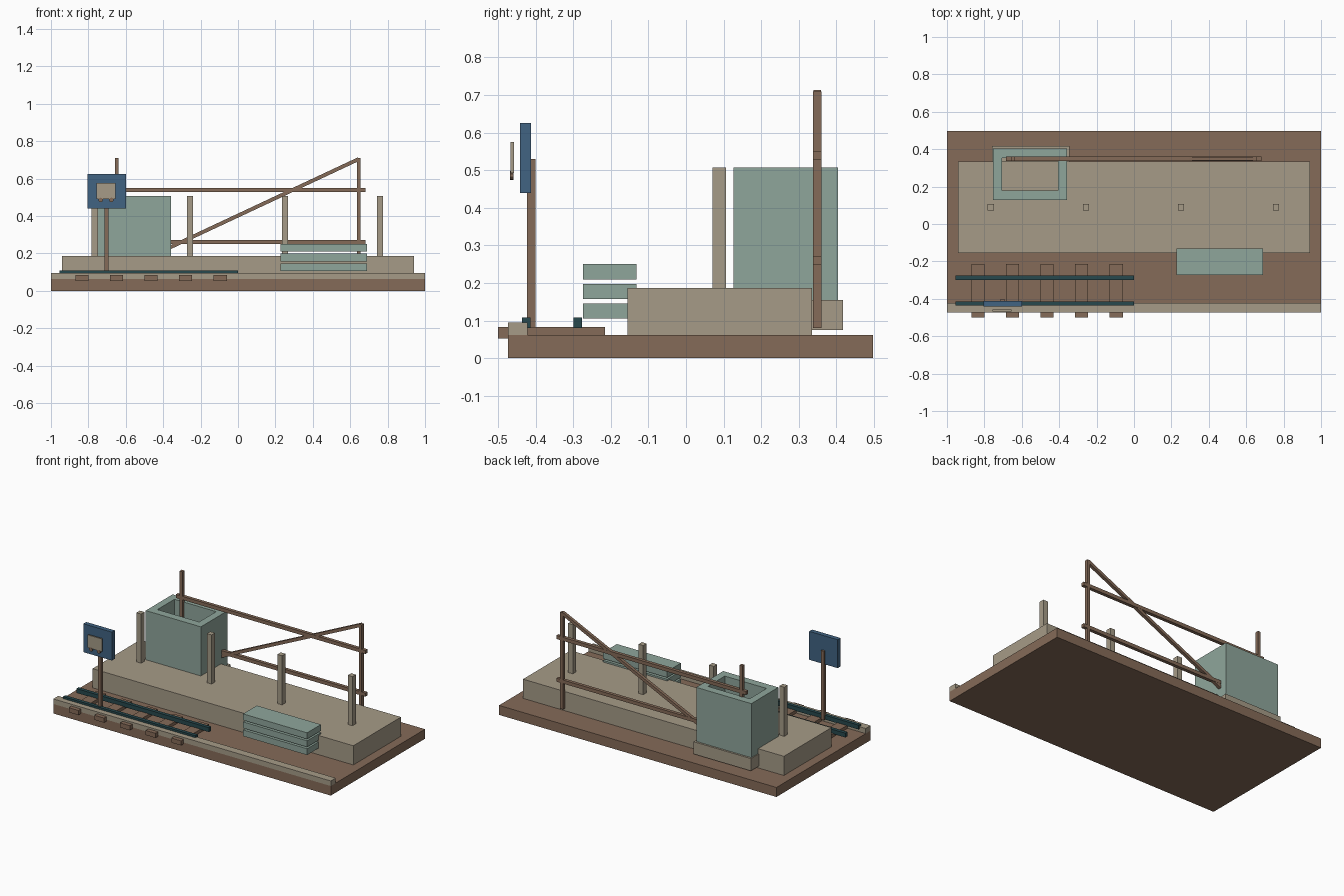
import bpy, bmesh, math
from mathutils import Matrix, Vector

cube = bpy.data.objects.get("Cube")
if cube:
    bpy.data.objects.remove(cube, do_unlink=True)


def material(name, rgb):
    m = bpy.data.materials.new(name)
    m.use_nodes = True
    m.diffuse_color = (*rgb, 1)
    m.node_tree.nodes["Principled BSDF"].inputs["Base Color"].default_value = (*rgb, 1)
    return m


BROWN = material("brown timber", (0.235, 0.147, 0.098))
STONE = material("pale stone", (0.38, 0.33, 0.245))
TEAL = material("grey green", (0.275, 0.38, 0.33))
STEEL = material("dark rail", (0.02, 0.065, 0.075))
BLUE = material("sign blue", (0.053, 0.126, 0.223))


def finish(name, bm, mat):
    mesh = bpy.data.meshes.new(name)
    bm.to_mesh(mesh)
    bm.free()
    mesh.materials.append(mat)
    ob = bpy.data.objects.new(name, mesh)
    bpy.context.collection.objects.link(ob)
    return ob


def box(name, mat, x, y, z):
    """Block spanning the given (low, high) ranges."""
    bm = bmesh.new()
    spans = (x, y, z)
    centre = Vector([(a + b) / 2 for a, b in spans])
    size = [b - a for a, b in spans]
    bmesh.ops.create_cube(bm, size=1, matrix=Matrix.Translation(centre) @ Matrix.Diagonal((*size, 1)))
    return finish(name, bm, mat)


def around(c, width):
    return (c - width / 2, c + width / 2)


# Ground, platform and front kerb
box("ground_base", BROWN, (-1, 1), (-0.473, 0.497), (0, 0.062))
box("platform", STONE, (-0.94, 0.94), (-0.155, 0.335), (0.062, 0.187))
box("front_kerb", STONE, (-1, 1), (-0.473, -0.422), (0.062, 0.095))

# Track
for i in range(5):
    box(f"sleeper_{i + 1}", BROWN, around(-0.835 + 0.185 * i, 0.07), (-0.5, -0.215), (0.053, 0.083))
for name, y in (("front_rail", -0.425), ("back_rail", -0.288)):
    box(name, STEEL, (-0.955, 0), around(y, 0.023), (0.08, 0.108))

# Platform posts
for i in range(4):
    box(f"platform_post_{i + 1}", STONE, around(-0.765 + 0.508 * i, 0.034), (0.071, 0.106), (0.18, 0.507))

# Stacked slabs
for i in range(3):
    z = 0.105 + 0.052 * i
    box(f"stacked_slab_{i + 1}", TEAL, (0.228, 0.69), (-0.274, -0.132), (z, z + 0.041))

# Open shaft on its plinth: side walls, then front and back walls between them
box("shaft_plinth", STONE, (-0.76, -0.345), (0.12, 0.417), (0.075, 0.155))
SHAFT_Z = (0.15, 0.507)
for side, x in (("right", -0.73), ("left", -0.381)):
    box(f"shaft_{side}_wall", TEAL, around(x, 0.048), (0.127, 0.404), SHAFT_Z)
for side, y in (("front", 0.153), ("back", 0.379)):
    box(f"shaft_{side}_wall", TEAL, (-0.706, -0.405), around(y, 0.051), SHAFT_Z)

# Timber frame at the back
FRAME_Y = 0.349
for side, x in (("right", -0.648), ("left", 0.645)):
    box(f"frame_{side}_post", BROWN, around(x, 0.02), around(FRAME_Y, 0.022), (0.08, 0.71))
for name, z in (("lower_beam", 0.261), ("upper_beam", 0.539)):
    box(name, BROWN, (-0.685, 0.682), around(FRAME_Y, 0.022), around(z, 0.023))
start, end = Vector((-0.645, FRAME_Y, 0.1)), Vector((0.645, FRAME_Y, 0.704))
run = end - start
brace = box("diagonal_brace", BROWN, around(0, run.length), around(0, 0.02), around(0, 0.02))
brace.location = (start + end) / 2
brace.rotation_euler.y = -math.atan2(run.z, run.x)

# Sign with a small wagon emblem
box("sign_post", BROWN, around(-0.703, 0.022), (-0.423, -0.4), (0.08, 0.53))
box("sign_board", BLUE, (-0.805, -0.6), (-0.442, -0.412), (0.44, 0.625))
box("emblem_body", STONE, (-0.757, -0.655), (-0.467, -0.458), (0.492, 0.575))
for side, x in (("right", -0.734), ("left", -0.677)):
    bm = bmesh.new()
    bmesh.ops.create_cone(bm, cap_ends=True, segments=10, radius1=0.012, radius2=0.012, depth=0.009,
                          matrix=Matrix.Translation((x, -0.4635, 0.486)) @ Matrix.Rotation(math.pi / 2, 4, "X"))
    finish(f"emblem_{side}_wheel", bm, BROWN)
